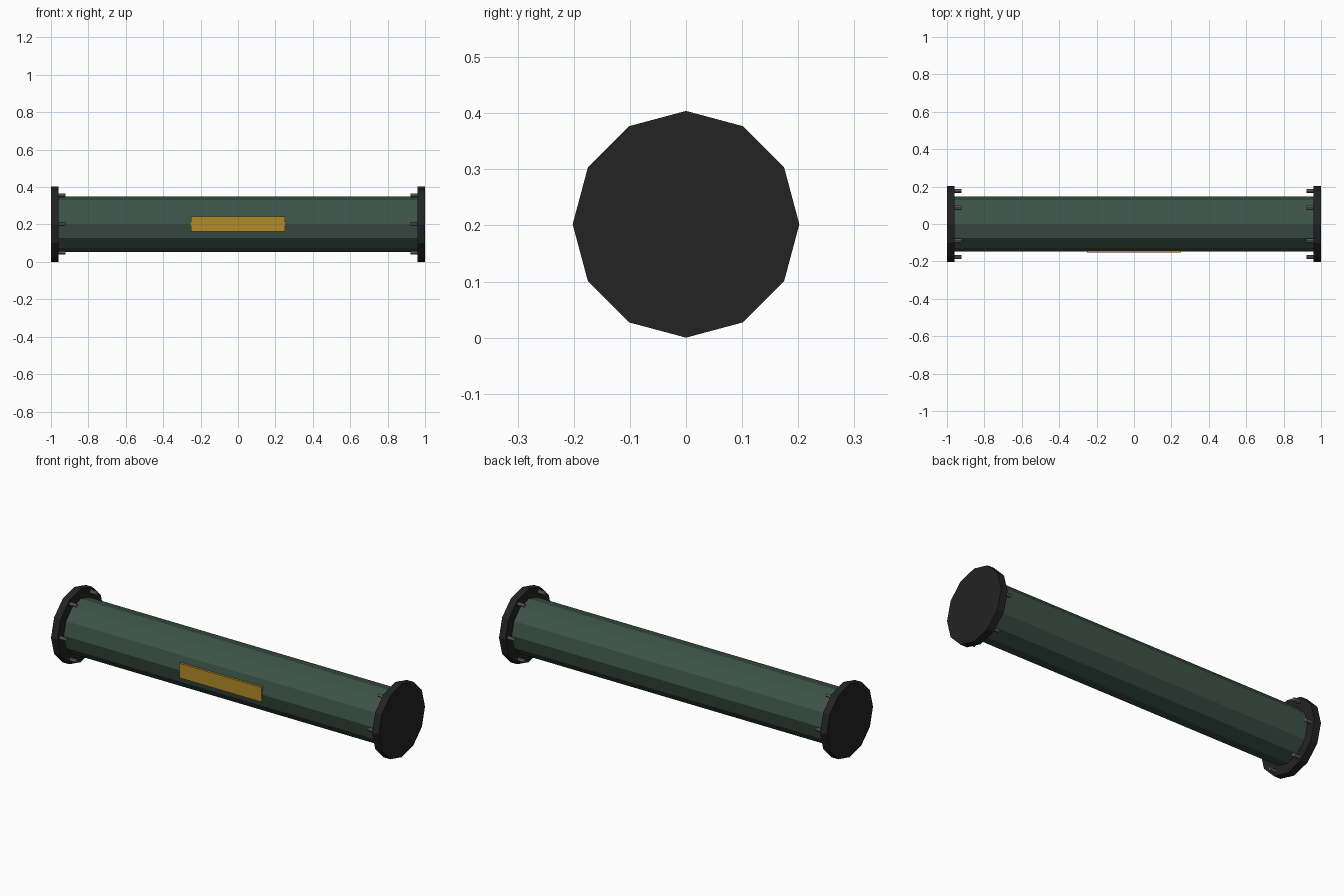
import bpy
from math import cos, sin, pi

old = bpy.data.objects.get("Cube")
if old:
    bpy.data.objects.remove(old, do_unlink=True)

CENTRE_Z = 0.202


def material(name, r, g, b):
    m = bpy.data.materials.new(name)
    m.use_nodes = True
    m.diffuse_color = (r, g, b, 1)
    m.node_tree.nodes["Principled BSDF"].inputs["Base Color"].default_value = (r, g, b, 1)
    return m


green = material("dark green paint", 0.045, 0.086, 0.066)
black = material("black rubber", 0.017, 0.017, 0.017)
steel = material("grey steel", 0.16, 0.16, 0.16)
amber = material("amber label", 0.45, 0.255, 0.02)


def rod(name, x0, x1, radius, sides, mat, y=0, z=0):
    """Flat-shaded cylinder along x, placed relative to the tube axis."""
    bpy.ops.mesh.primitive_cylinder_add(
        vertices=sides, radius=radius, depth=x1 - x0,
        location=((x0 + x1) / 2, y, CENTRE_Z + z), rotation=(0, pi / 2, 0))
    ob = bpy.context.object
    ob.name = name
    ob.data.materials.append(mat)
    return ob


# Main tube
rod("tube", -0.97, 0.97, 0.148, 12, green)

# End flanges, each with a ring of six bolts
for side, label in ((-1, "right"), (1, "left")):
    a, b = sorted((side * 0.96, side))
    rod(label + "_flange", a, b, CENTRE_Z, 12, black)
    a, b = sorted((side * 0.922, side * 0.999))
    for i in range(6):
        t = i * pi / 3
        rod(f"{label}_bolt_{i + 1}", a, b, 0.01, 8, steel,
            0.177 * cos(t), 0.177 * sin(t))

# Label plate on the front
bpy.ops.mesh.primitive_cube_add(size=1, location=(0, -0.147, CENTRE_Z))
plate = bpy.context.object
plate.name = "label_plate"
plate.scale = (0.5, 0.012, 0.08)
bpy.ops.object.transform_apply(location=False, rotation=False, scale=True)
plate.data.materials.append(amber)
